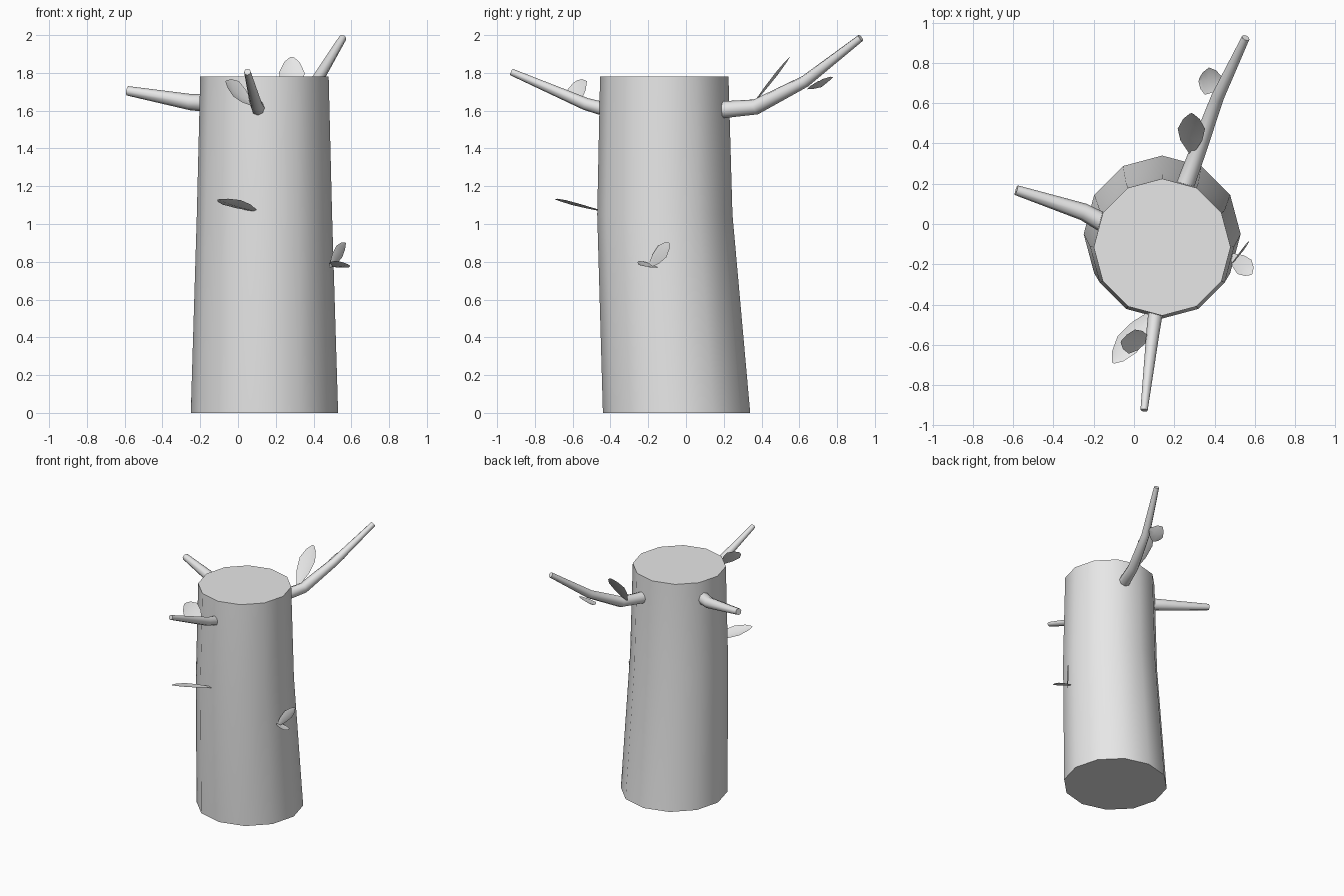
import bpy, bmesh, math
from mathutils import Vector

cube = bpy.data.objects.get("Cube")
if cube:
    bpy.data.objects.remove(cube, do_unlink=True)

grey = bpy.data.materials.new("plain grey")
grey.use_nodes = True
colour = (0.8, 0.8, 0.8, 1)
grey.diffuse_color = colour
grey.node_tree.nodes["Principled BSDF"].inputs["Base Color"].default_value = colour


def finish(name, bm, closed=True):
    if closed:
        bmesh.ops.recalc_face_normals(bm, faces=bm.faces)
    mesh = bpy.data.meshes.new(name)
    bm.to_mesh(mesh)
    bm.free()
    mesh.materials.append(grey)
    for p in mesh.polygons:
        p.use_smooth = True
    mesh.set_sharp_from_angle(angle=math.radians(55))
    obj = bpy.data.objects.new(name, mesh)
    bpy.context.collection.objects.link(obj)
    return obj


def tube(name, points, radii, sides, level=False):
    """Capped tube through the points; level keeps every ring horizontal."""
    pts = [Vector(p) for p in points]
    bm = bmesh.new()
    rings = []
    for i, p in enumerate(pts):
        if level:
            u, v = Vector((1, 0, 0)), Vector((0, 1, 0))
        else:
            along = (pts[min(i + 1, len(pts) - 1)] - pts[max(i - 1, 0)]).normalized()
            u = along.cross(Vector((0, 0, 1))).normalized()
            v = u.cross(along)
        ring = []
        for k in range(sides):
            a = math.tau * k / sides
            ring.append(bm.verts.new(p + radii[i] * (u * math.cos(a) + v * math.sin(a))))
        rings.append(ring)
    for low, high in zip(rings, rings[1:]):
        for k in range(sides):
            n = (k + 1) % sides
            bm.faces.new((low[k], low[n], high[n], high[k]))
    bm.faces.new(rings[0])
    bm.faces.new(rings[-1])
    return finish(name, bm)


def leaf(name, base, tip, side):
    """Pointed blade, slightly folded along its midrib."""
    base, tip, side = Vector(base), Vector(tip), Vector(side)
    up = (tip - base).cross(side).normalized()
    if up.z < 0:
        up = -up
    bm = bmesh.new()
    rows = []
    for t, w in ((0, 0.15), (0.35, 0.8), (0.65, 1), (0.88, 0.6), (1, 0.1)):
        mid = base.lerp(tip, t)
        dip = up * side.length * 0.12 * w
        rows.append([bm.verts.new(q) for q in
                     (mid - side * w + dip, mid - dip, mid + side * w + dip)])
    for a, b in zip(rows, rows[1:]):
        for k in range(2):
            bm.faces.new((a[k], a[k + 1], b[k + 1], b[k]))
    bmesh.ops.recalc_face_normals(bm, faces=bm.faces)
    if sum((f.normal.z for f in bm.faces)) < 0:
        bmesh.ops.reverse_faces(bm, faces=bm.faces)
    return finish(name, bm, closed=False)


# Trunk: twelve-sided, leaning slightly forward at mid height
tube("trunk", [(0.14, -0.05, 0), (0.14, -0.112, 1.05), (0.14, -0.115, 1.78)],
     [0.39, 0.358, 0.34], 12, level=True)

# Branches
tube("back_branch",
     [(0.255, 0.195, 1.605), (0.32, 0.37, 1.62), (0.415, 0.63, 1.755), (0.555, 0.925, 1.985)],
     [0.045, 0.041, 0.032, 0.02], 8)
tube("right_branch",
     [(-0.15, 0.005, 1.64), (-0.25, 0.06, 1.645), (-0.585, 0.168, 1.705)],
     [0.048, 0.043, 0.025], 8)
tube("front_branch",
     [(0.11, -0.42, 1.605), (0.095, -0.53, 1.635), (0.05, -0.925, 1.805)],
     [0.037, 0.033, 0.018], 8)

# Leaves
leaf("back_upper_leaf", (0.285, 0.35, 1.63), (0.285, 0.55, 1.885), (0.068, 0, 0))
leaf("back_lower_leaf", (0.445, 0.71, 1.76), (0.322, 0.715, 1.725), (0.01, 0.068, 0.032))
leaf("front_branch_leaf", (0.075, -0.57, 1.63), (-0.065, -0.585, 1.755), (0.015, 0.06, 0.04))
leaf("front_trunk_leaf", (0.10, -0.43, 1.065), (-0.105, -0.69, 1.13), (0.048, -0.04, 0.012))
leaf("left_upper_leaf", (0.485, -0.2, 0.77), (0.57, -0.09, 0.9), (0.016, 0.022, -0.03))
leaf("left_lower_leaf", (0.48, -0.15, 0.775), (0.585, -0.25, 0.785), (0.035, 0.035, -0.018))
